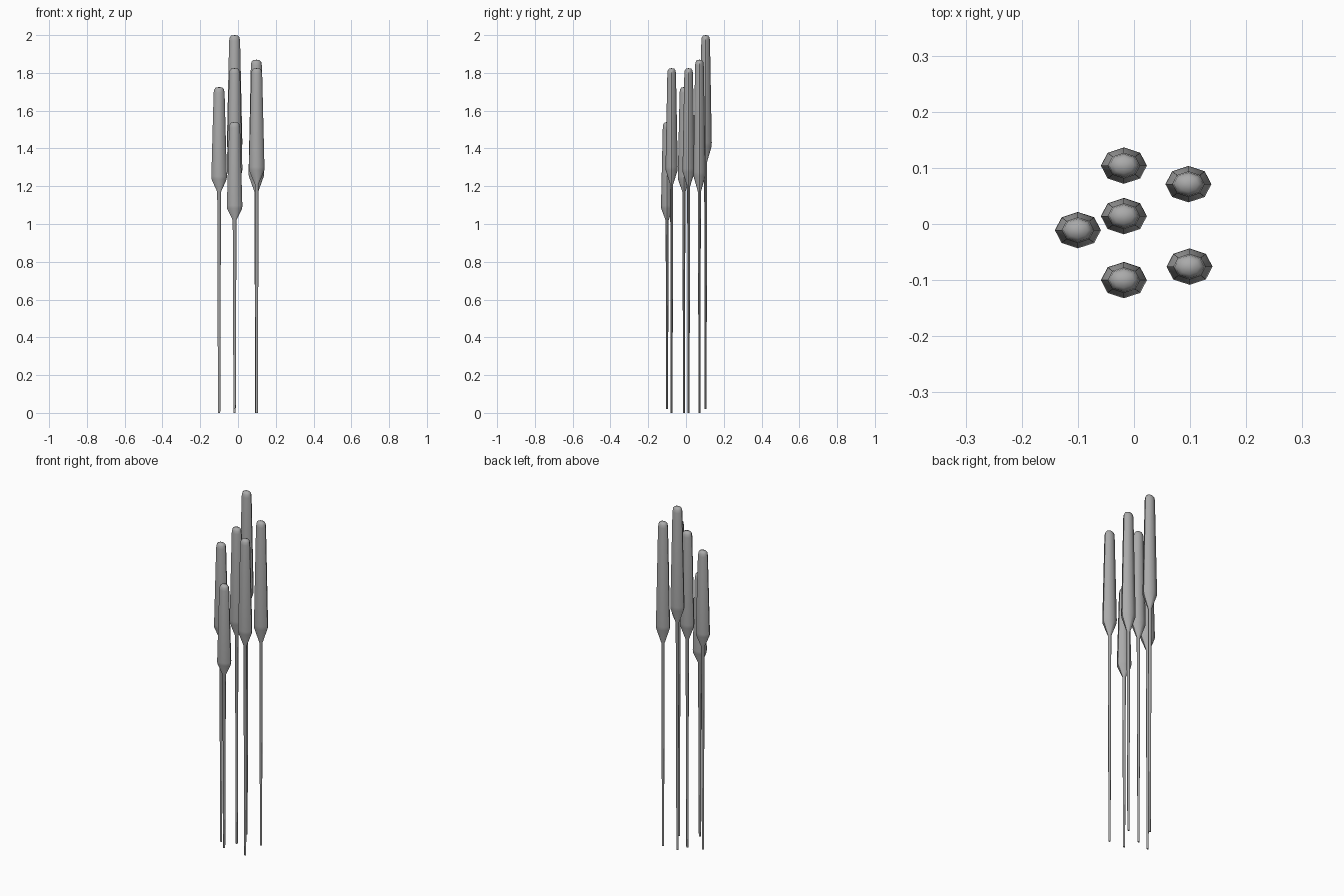
import bpy
import bmesh
from math import cos, sin, tau, radians

cube = bpy.data.objects.get("Cube")
if cube:
    bpy.data.objects.remove(cube)

grey = bpy.data.materials.new("reed_grey")
grey.use_nodes = True
colour = (0.4, 0.4, 0.4, 1)
grey.diffuse_color = colour
grey.node_tree.nodes["Principled BSDF"].inputs["Base Color"].default_value = colour

SIDES = 8
DEPTH = 0.79  # oval section: depth relative to width


def make_reed(name, x, y, base, neck, top):
    """Loft one reed: thin stem, flared neck, tapering head and domed tip."""
    head = top - neck
    profile = [
        (0.006, base),
        (0.010, neck),
        (0.040, neck + 0.12 * head),
        (0.041, neck + 0.15 * head),
        (0.029, top - 0.03),
        (0.026, top - 0.013),
        (0.018, top - 0.003),
    ]
    bm = bmesh.new()
    rings = []
    for radius, z in profile:
        rings.append([bm.verts.new((radius * cos(tau * i / SIDES),
                                    radius * DEPTH * sin(tau * i / SIDES), z))
                      for i in range(SIDES)])
    for low, high in zip(rings, rings[1:]):
        for i in range(SIDES):
            j = (i + 1) % SIDES
            bm.faces.new((low[i], low[j], high[j], high[i]))
    bm.faces.new(rings[0][::-1])
    tip = bm.verts.new((0, 0, top))
    for i in range(SIDES):
        bm.faces.new((rings[-1][i], rings[-1][(i + 1) % SIDES], tip))

    mesh = bpy.data.meshes.new(name)
    bm.to_mesh(mesh)
    bm.free()
    mesh.materials.append(grey)
    reed = bpy.data.objects.new(name, mesh)
    reed.location = (x, y, 0)
    bpy.context.collection.objects.link(reed)
    bpy.ops.object.select_all(action='DESELECT')
    reed.select_set(True)
    bpy.context.view_layer.objects.active = reed
    bpy.ops.object.shade_smooth_by_angle(angle=radians(50))


# Cluster of reeds: position, stem base, neck height, tip height
make_reed("back_reed", -0.018, 0.104, 0.02, 1.33, 2.0)
make_reed("back_left_reed", 0.097, 0.071, 0, 1.17, 1.87)
make_reed("middle_reed", -0.018, 0.014, 0, 1.20, 1.825)
make_reed("right_reed", -0.10, -0.011, 0, 1.17, 1.725)
make_reed("front_left_reed", 0.099, -0.076, 0, 1.21, 1.825)
make_reed("front_reed", -0.018, -0.10, 0.02, 1.02, 1.54)
